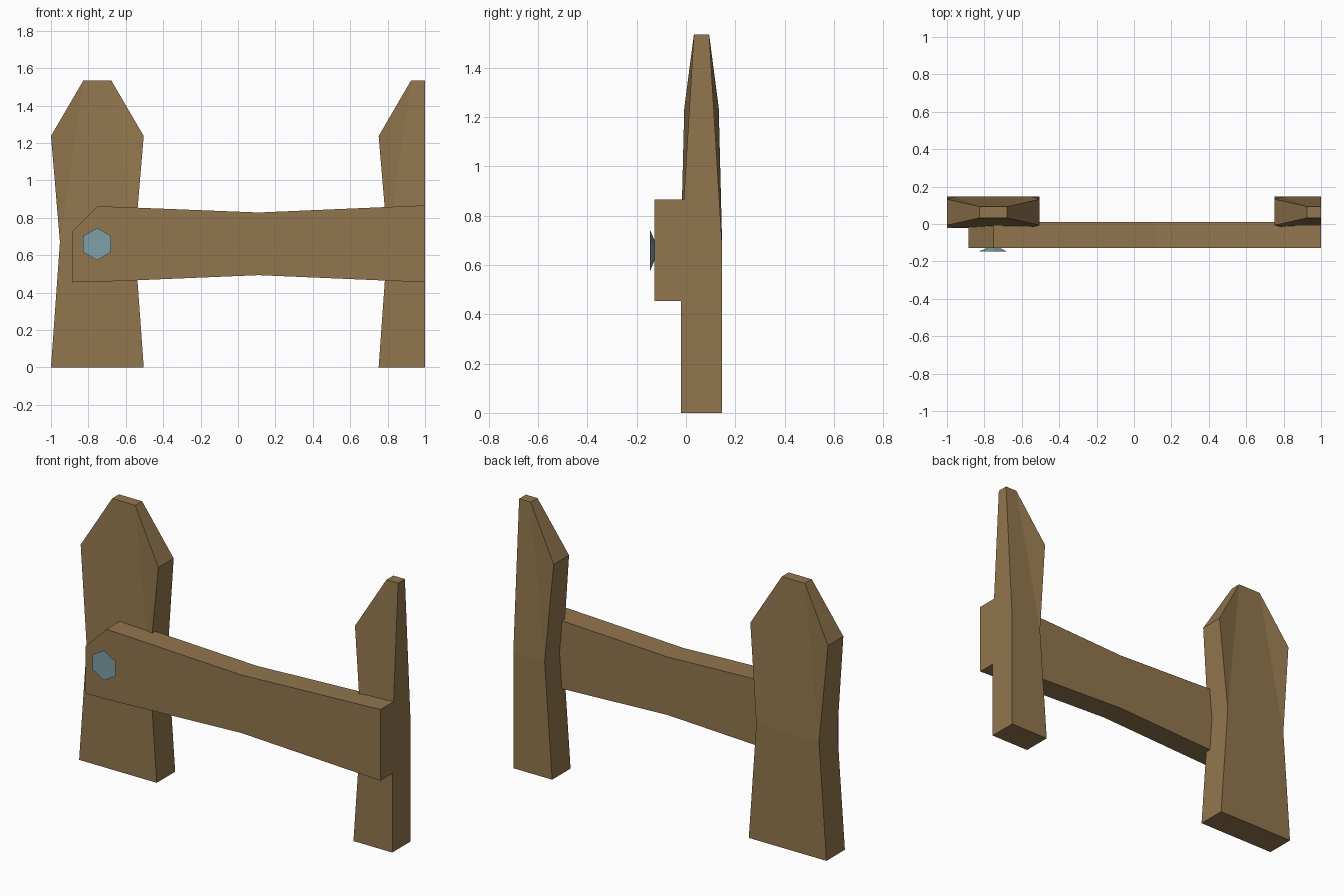
import bpy, bmesh, math
from mathutils import Matrix, Vector

if "Cube" in bpy.data.objects:
    bpy.data.objects.remove(bpy.data.objects["Cube"])


def material(name, rgb):
    m = bpy.data.materials.new(name)
    m.diffuse_color = (*rgb, 1)
    m.use_nodes = True
    m.node_tree.nodes["Principled BSDF"].inputs["Base Color"].default_value = m.diffuse_color
    return m


wood = material("brown wood", (0.287, 0.181, 0.076))
metal = material("blue grey metal", (0.212, 0.352, 0.392))


def finish(name, bm, mat):
    bmesh.ops.recalc_face_normals(bm, faces=bm.faces[:])
    me = bpy.data.meshes.new(name)
    bm.to_mesh(me)
    bm.free()
    me.materials.append(mat)
    ob = bpy.data.objects.new(name, me)
    bpy.context.collection.objects.link(ob)
    return ob


# Fence post: stacked rectangular rings (z, half width, half depth)
RINGS = [(0, 0.248, 0.084), (0.67, 0.2, 0.084), (1.237, 0.248, 0.07), (1.535, 0.074, 0.031)]


def post(name, cx, cut_x=None):
    bm = bmesh.new()
    cy = 0.063
    # corners in order: front left, front right, back right, back left
    base, waist, shoulder, top = [
        [bm.verts.new((cx + sx * w, cy + sy * d, z))
         for sx, sy in ((-1, -1), (1, -1), (1, 1), (-1, 1))]
        for z, w, d in RINGS]
    bm.faces.new(base)
    bm.faces.new(top)
    for a, b in ((0, 1), (2, 3)):  # broad faces, flat centre with shoulder facets
        bm.faces.new((base[a], base[b], waist[b], waist[a]))
        bm.faces.new((waist[a], waist[b], top[b], top[a]))
        for i in (a, b):
            bm.faces.new((waist[i], shoulder[i], top[i]))
    for a, b in ((1, 2), (3, 0)):  # narrow sides
        for lo, hi in ((base, waist), (waist, shoulder), (shoulder, top)):
            bm.faces.new((lo[a], lo[b], hi[b], hi[a]))
    if cut_x is not None:  # slice flat at the end of the section
        bmesh.ops.bisect_plane(bm, geom=bm.verts[:] + bm.edges[:] + bm.faces[:],
                               plane_co=(cut_x, 0, 0), plane_no=(1, 0, 0), clear_outer=True)
        bmesh.ops.holes_fill(bm, edges=[e for e in bm.edges if e.is_boundary], sides=0)
    return finish(name, bm, wood)


post("left_post", -0.752)
post("right_half_post", 1.0, 1.0)

# Cross rail: side profile extruded through its depth
profile = [(-0.885, 0.455), (-0.75, 0.457), (0.11, 0.493), (1, 0.455),
           (1, 0.866), (0.11, 0.828), (-0.75, 0.862), (-0.885, 0.727)]
bm = bmesh.new()
face = bm.faces.new([bm.verts.new((x, -0.128, z)) for x, z in profile])
ext = bmesh.ops.extrude_face_region(bm, geom=[face], use_keep_orig=True)
bmesh.ops.translate(bm, vec=Vector((0, 0.139, 0)),
                    verts=[v for v in ext["geom"] if isinstance(v, bmesh.types.BMVert)])
finish("cross_rail", bm, wood)

# Six-sided nail head, tapering back into the rail
bm = bmesh.new()
bmesh.ops.create_cone(bm, cap_ends=True, segments=6, radius1=0.086, radius2=0.03, depth=0.024,
                      matrix=Matrix.Translation((-0.753, -0.135, 0.659))
                      @ Matrix.Rotation(-math.pi / 2, 4, 'X'))
finish("nail_head", bm, metal)
